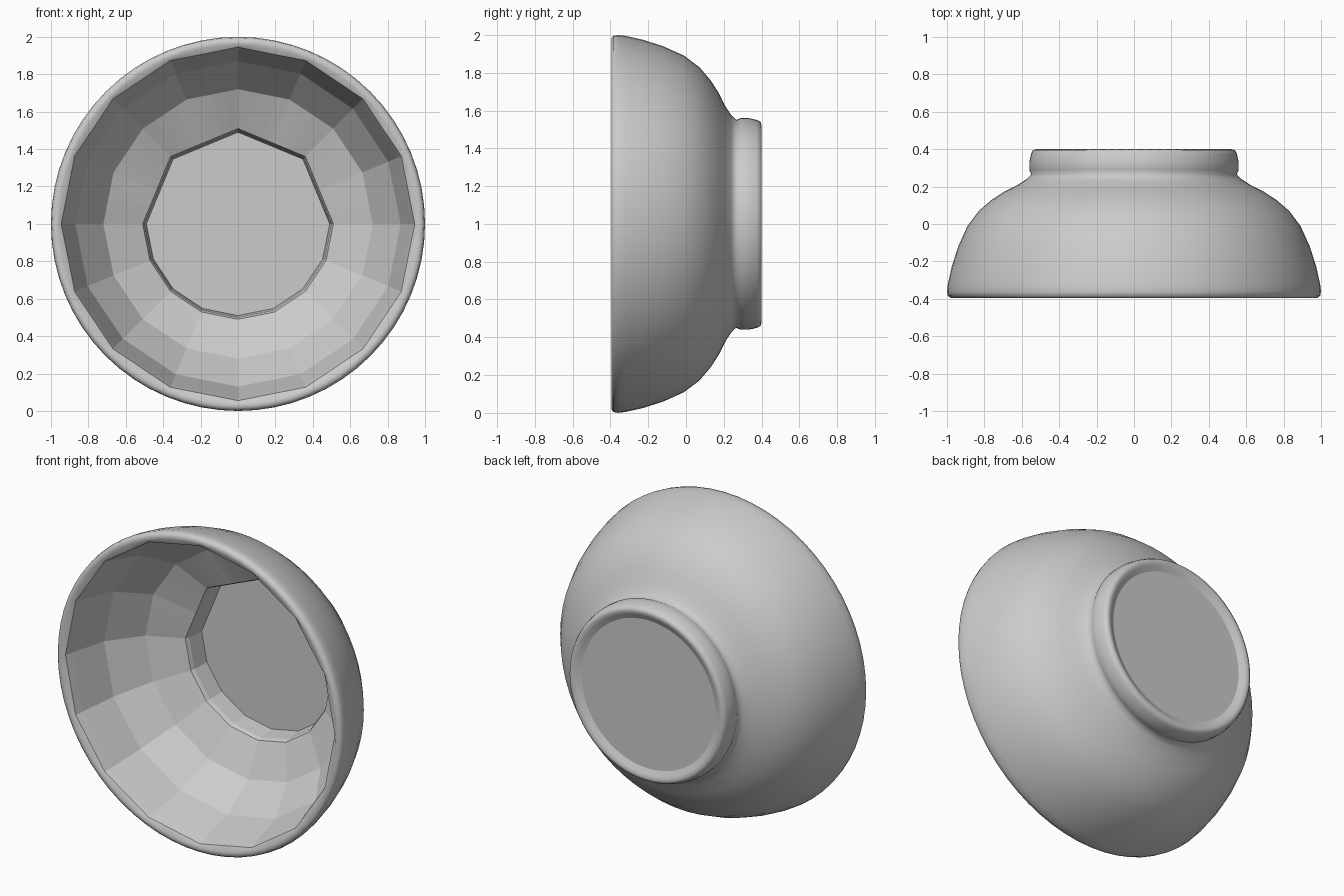
import bpy, bmesh, math

if "Cube" in bpy.data.objects:
    bpy.data.objects.remove(bpy.data.objects["Cube"])

SEG = 64
# (radius, y, facets): facets 0 = round, 16 = coarse ring, 8 = coarse ring, octagonal on its upper half
PROFILE = [
    # back of the foot
    (0.47, 0.375, 0), (0.50, 0.39, 0), (0.52, 0.40, 0), (0.54, 0.395, 0), (0.55, 0.375, 0),
    (0.56, 0.33, 0), (0.56, 0.29, 0), (0.55, 0.265, 0),
    # outer wall
    (0.575, 0.24, 0), (0.62, 0.21, 0), (0.69, 0.175, 0), (0.76, 0.13, 0), (0.83, 0.07, 0),
    (0.89, -0.01, 0), (0.94, -0.12, 0), (0.975, -0.23, 0), (0.995, -0.32, 0), (1.0, -0.36, 0),
    # rounded rim
    (0.995, -0.385, 0), (0.98, -0.395, 0), (0.96, -0.395, 0), (0.945, -0.38, 16),
    # faceted inside wall
    (0.93, -0.33, 16), (0.87, -0.10, 16), (0.72, 0.10, 16), (0.51, 0.20, 8),
    # step down to the floor
    (0.50, 0.225, 8), (0.49, 0.335, 8),
]


def radius(r, a, facets):
    """Radius at angle a, lying on the chords of a polygon when faceted."""
    if not facets:
        return r
    n = 8 if facets == 8 and math.sin(a) > 0 else 16
    step = 2 * math.pi / n
    return r * math.cos(step / 2) / math.cos(a % step - step / 2)


bm = bmesh.new()
rings = []
for r, y, f in PROFILE:
    ring = []
    for i in range(SEG):
        a = 2 * math.pi * i / SEG
        q = radius(r, a, f)
        ring.append(bm.verts.new((q * math.cos(a), y, 1 + q * math.sin(a))))
    rings.append(ring)

# skin between rings, smooth outside and flat inside
for k in range(len(rings) - 1):
    p, q = rings[k], rings[k + 1]
    flat = PROFILE[k][2] and PROFILE[k + 1][2]
    for i in range(SEG):
        j = (i + 1) % SEG
        bm.faces.new((p[i], p[j], q[j], q[i])).smooth = not flat

# underside of the foot and inside floor
bm.faces.new(rings[0])
bm.faces.new(rings[-1])
bmesh.ops.recalc_face_normals(bm, faces=bm.faces)

mesh = bpy.data.meshes.new("bowl")
bm.to_mesh(mesh)
bm.free()
bpy.context.collection.objects.link(bpy.data.objects.new("bowl", mesh))
